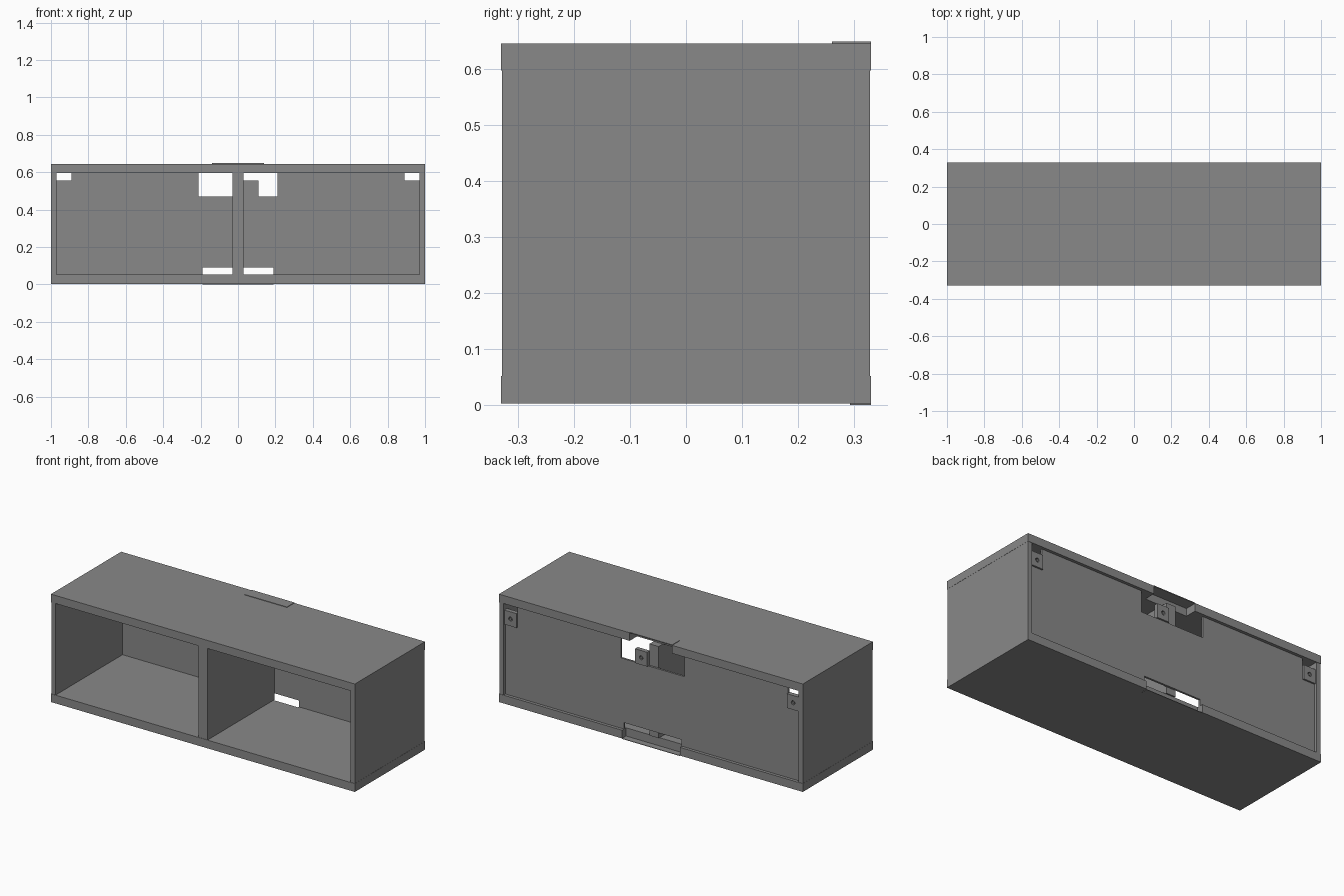
import bpy

cube = bpy.data.objects.get("Cube")
if cube:
    bpy.data.objects.remove(cube, do_unlink=True)

grey = bpy.data.materials.new("plain grey")
grey.use_nodes = True
COLOUR = (0.25, 0.25, 0.25, 1)
grey.diffuse_color = COLOUR
grey.node_tree.nodes["Principled BSDF"].inputs["Base Color"].default_value = COLOUR


def box(name, x, y, z):
    """Box given by its (low, high) range on each axis."""
    bpy.ops.mesh.primitive_cube_add(size=1, location=[sum(r) / 2 for r in (x, y, z)])
    ob = bpy.context.object
    ob.name = name
    ob.scale = [r[1] - r[0] for r in (x, y, z)]
    bpy.ops.object.transform_apply(location=False, rotation=False, scale=True)
    ob.data.materials.append(grey)
    return ob


def cut(ob, cutter):
    """Subtract the cutter, then remove it."""
    mod = ob.modifiers.new("cut", 'BOOLEAN')
    mod.operation = 'DIFFERENCE'
    mod.solver = 'EXACT'
    mod.object = cutter
    cutter.hide_render = True
    bpy.context.view_layer.objects.active = ob
    bpy.ops.object.modifier_apply(modifier=mod.name)
    bpy.data.objects.remove(cutter, do_unlink=True)


LOW, FLOOR, CEIL, TOP = 0.003, 0.052, 0.597, 0.645
BACK = 0.33
depth = (-BACK, BACK)

# Top and bottom boards, each notched at the rear edge
top_board = box("top_board", (-1, 1), depth, (CEIL, TOP))
cut(top_board, box("cutter", (-0.14, 0.14), (0.26, 0.4), (0.5, 0.7)))
bottom_board = box("bottom_board", (-1, 1), depth, (LOW, FLOOR))
cut(bottom_board, box("cutter", (-0.19, 0.19), (0.292, 0.4), (-0.1, 0.1)))

# Thin covers closing the notches
box("top_notch_cover", (-0.14, 0.14), (0.26, BACK), (0.643, 0.648))
box("bottom_notch_cover", (-0.19, 0.19), (0.292, BACK), (0, LOW))

# Side boards and centre divider
for side, label in ((1, "left"), (-1, "right")):
    box(label + "_side_board", sorted((side * 0.97, side * 0.999)), (-0.328, 0.328), (FLOOR, CEIL))
box("divider", (-0.03, 0.03), (-0.328, 0.30), (FLOOR, CEIL))

# Back panel with cable openings and corner notches
back_panel = box("back_panel", (-0.97, 0.97), (0.30, 0.312), (FLOOR, CEIL))
openings = [((-0.21, 0.21), (0.47, 0.7)), ((-0.19, 0.19), (-0.1, 0.09)),
            ((0.89, 1.1), (0.47, 0.7)), ((-1.1, -0.89), (0.47, 0.7))]
for x, z in openings:
    cut(back_panel, box("cutter", x, (0.2, 0.4), z))

# Hanging brackets: drilled block with a raised collar
for label, x in (("left", 0.93), ("centre", 0.07), ("right", -0.93)):
    bracket = box(label + "_bracket", (x - 0.04, x + 0.04), (0.296, 0.322), (0.47, 0.555))
    bpy.ops.mesh.primitive_cylinder_add(vertices=16, radius=0.012, depth=0.03,
                                        location=(x, 0.322, 0.512), rotation=(1.5708, 0, 0))
    cut(bracket, bpy.context.object)
    bpy.ops.mesh.primitive_cylinder_add(vertices=16, radius=0.007, depth=0.015,
                                        location=(x, 0.314, 0.512), rotation=(1.5708, 0, 0))
    screw = bpy.context.object
    screw.name = label + "_bracket_screw"
    screw.data.materials.append(grey)
